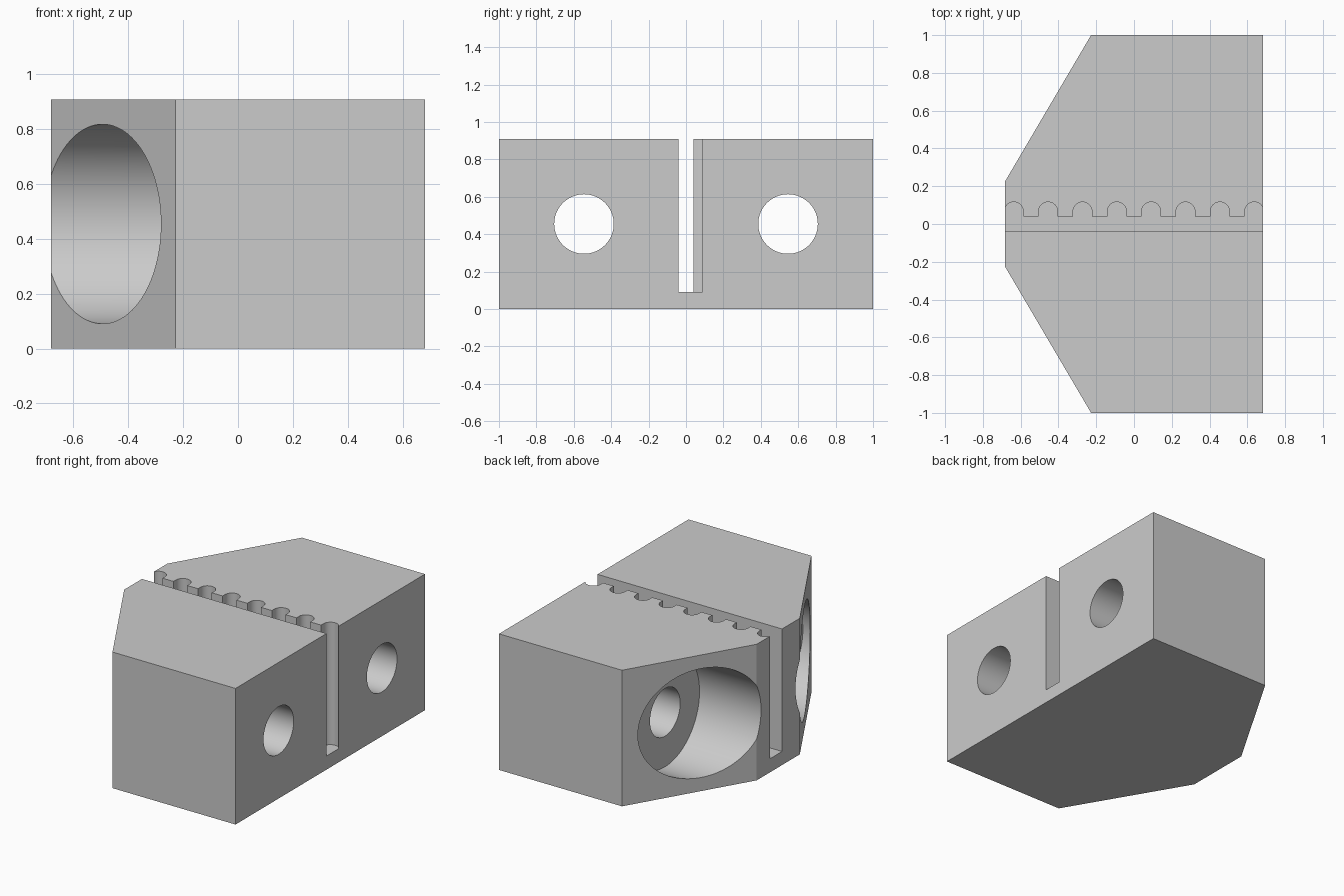
import bpy, bmesh, math
from mathutils import Matrix

cube = bpy.data.objects.get("Cube")
if cube:
    bpy.data.objects.remove(cube, do_unlink=True)

U = 1 / 11            # design unit
HEIGHT = 10 * U
HALF_X = 7.5 * U
MID_Z = HEIGHT / 2

grey = bpy.data.materials.new("plain grey")
grey.use_nodes = True
COLOR = (0.6, 0.6, 0.6, 1)
grey.diffuse_color = COLOR
grey.node_tree.nodes["Principled BSDF"].inputs["Base Color"].default_value = COLOR


def finish(name, bm):
    bmesh.ops.recalc_face_normals(bm, faces=bm.faces)
    mesh = bpy.data.meshes.new(name)
    bm.to_mesh(mesh)
    bm.free()
    mesh.materials.append(grey)
    obj = bpy.data.objects.new(name, mesh)
    bpy.context.collection.objects.link(obj)
    return obj


def prism(name, outline, z0, z1):
    """Extrude an outline in plan upwards."""
    bm = bmesh.new()
    face = bm.faces.new([bm.verts.new((x, y, z0)) for x, y in outline])
    top = bmesh.ops.extrude_face_region(bm, geom=[face])["geom"]
    bmesh.ops.translate(bm, vec=(0, 0, z1 - z0),
                        verts=[v for v in top if isinstance(v, bmesh.types.BMVert)])
    return finish(name, bm)


def bore(name, y, radius, x0, x1):
    """Cylinder along x."""
    bm = bmesh.new()
    place = Matrix.Translation(((x0 + x1) / 2, y, MID_Z)) @ Matrix.Rotation(math.pi / 2, 4, "Y")
    bmesh.ops.create_cone(bm, cap_ends=True, segments=96, radius1=radius,
                          radius2=radius, depth=x1 - x0, matrix=place)
    return finish(name, bm)


# Block with two chamfered corners
half = [(-HALF_X, 2.5 * U), (-2.5 * U, 1), (HALF_X, 1)]
block = prism("clamp_block", half + [(x, -y) for x, y in reversed(half)], 0, HEIGHT)

# Belt slot with round tooth pockets along one wall
SLOT, TOOTH_Y, TOOTH_R = 0.04, 0.066, 0.0505
slot = [(-0.8, -SLOT), (0.8, -SLOT), (0.8, SLOT)]
for i in reversed(range(8)):
    cx = (2 * i - 7) * U
    slot.append((cx + TOOTH_R, SLOT))
    for k in range(17):
        a = math.pi * k / 16
        slot.append((cx + TOOTH_R * math.cos(a), TOOTH_Y + TOOTH_R * math.sin(a)))
    slot.append((cx - TOOTH_R, SLOT))
slot.append((-0.8, SLOT))
cutters = [prism("belt_slot", slot, U, 1.2)]

# Screw holes with counterbores
for side in (-1, 1):
    cutters.append(bore("screw_hole", side * 6 * U, 1.75 * U, -1, 1))
    cutters.append(bore("counterbore", side * 6 * U, 4 * U, -1, -2.5 * U))

# Cut everything out of the block
bpy.context.view_layer.objects.active = block
for cutter in cutters:
    cutter.hide_render = True
    mod = block.modifiers.new(cutter.name, "BOOLEAN")
    mod.operation = "DIFFERENCE"
    mod.solver = "EXACT"
    mod.object = cutter
    bpy.ops.object.modifier_apply(modifier=mod.name)
    bpy.data.objects.remove(cutter, do_unlink=True)

bpy.ops.object.select_all(action="DESELECT")
block.select_set(True)
bpy.ops.object.shade_smooth_by_angle(angle=math.radians(25))
